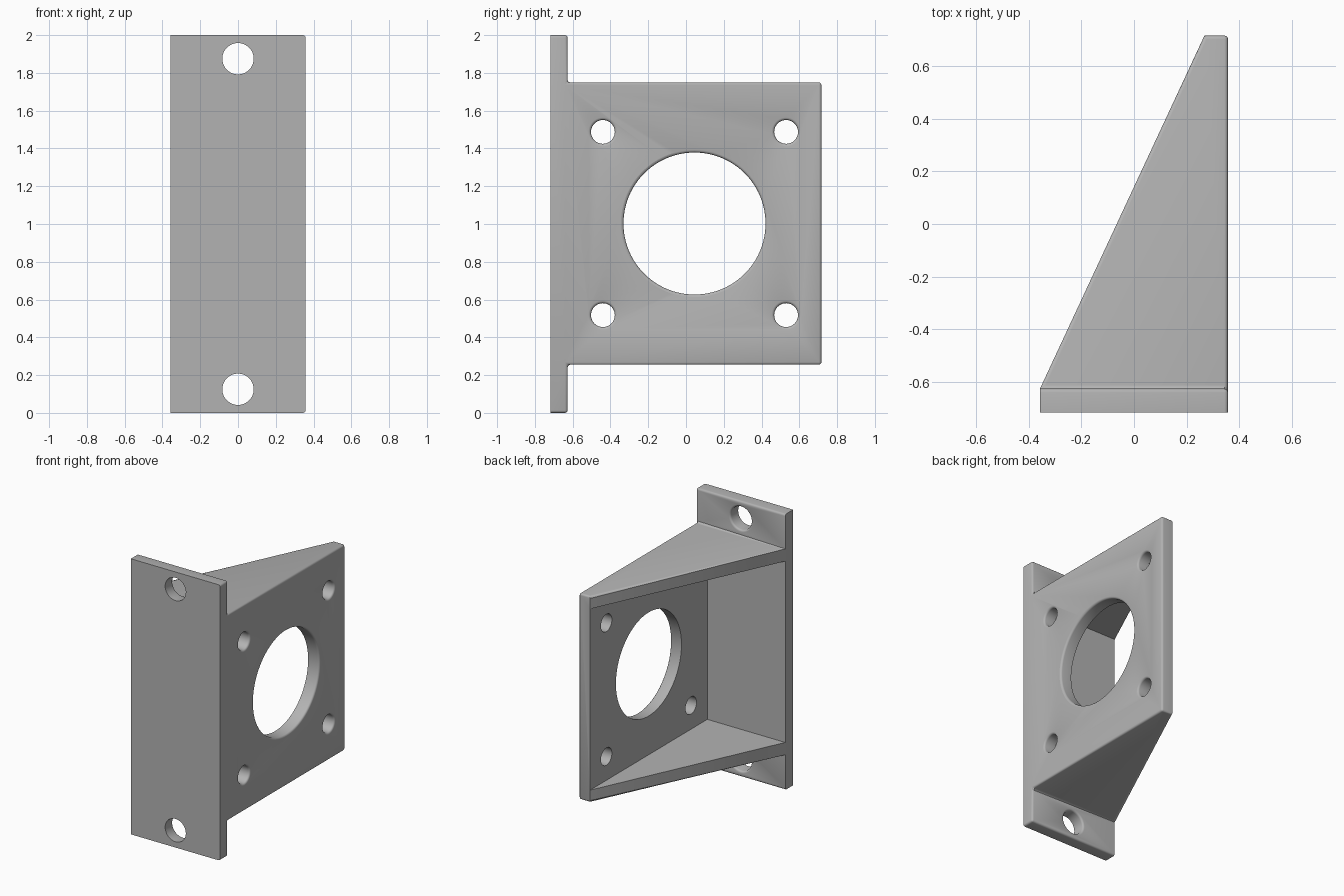
import bpy
import bmesh
import math
from mathutils import Matrix, Vector

if "Cube" in bpy.data.objects:
    bpy.data.objects.remove(bpy.data.objects["Cube"], do_unlink=True)

HALF_X, HALF_Y, TOP = 0.358, 0.717, 2.0
WALL, FILLET = 0.09, 0.014
BACK = -HALF_Y + WALL            # rear face of the mounting flange
LOW, HIGH = 0.255, 1.75          # outer faces of the two gussets
INNER = HALF_X - WALL            # inner face of the side plate

grey = bpy.data.materials.new("plain_grey")
grey.use_nodes = True
colour = (0.45, 0.45, 0.45, 1)
grey.diffuse_color = colour
grey.node_tree.nodes["Principled BSDF"].inputs["Base Color"].default_value = colour


def make_object(name, bm, helper=False):
    bmesh.ops.recalc_face_normals(bm, faces=bm.faces)
    mesh = bpy.data.meshes.new(name)
    bm.to_mesh(mesh)
    bm.free()
    mesh.materials.append(grey)
    obj = bpy.data.objects.new(name, mesh)
    bpy.context.collection.objects.link(obj)
    obj.hide_render = helper
    return obj


def solid_bracket():
    """T-shaped side profile whose rear web tapers towards the side plate."""
    bm = bmesh.new()
    profile = [(-HALF_Y, 0), (BACK, 0), (BACK, LOW), (HALF_Y, LOW),
               (HALF_Y, HIGH), (BACK, HIGH), (BACK, TOP), (-HALF_Y, TOP)]
    right = [bm.verts.new((HALF_X, y, z)) for y, z in profile]
    left = [bm.verts.new((INNER if y == HALF_Y else -HALF_X, y, z)) for y, z in profile]
    bm.faces.new(right)
    bm.faces.new(left[:3] + left[5:])
    bm.faces.new(left[2:6])
    for i in range(len(profile)):
        j = (i + 1) % len(profile)
        bm.faces.new((left[i], left[j], right[j], right[i]))
    bmesh.ops.recalc_face_normals(bm, faces=bm.faces)

    # Round the outer edges; the front face and the left end stay sharp
    def rounded(edge):
        a, b = (v.co for v in edge.verts)
        front = max(a.y, b.y) < BACK - WALL / 2
        left_end = max(a.x, b.x) < -INNER
        inner_upright = abs(a.z - b.z) > WALL and a.x < HALF_X - WALL / 2
        return not (front or left_end or inner_upright)

    bmesh.ops.bevel(bm, geom=[e for e in bm.edges if rounded(e)], offset=FILLET,
                    segments=3, profile=0.5, affect='EDGES', clamp_overlap=True)
    return make_object("motor_bracket", bm)


def hole_cutter(name, surface, axis, radius, depth, sides=64):
    """Round drill that flares into a fillet where it leaves the surface."""
    rings = [(-depth, radius)]
    for i in range(4):
        t = math.radians(30 * i)
        rings.append((-FILLET * (1 - math.sin(t)), radius + FILLET * (1 - math.cos(t))))
    rings.append((0.05, radius + FILLET))
    turn = Vector(axis).to_track_quat('Z', 'Y').to_matrix().to_4x4()
    place = Matrix.Translation(surface) @ turn
    bm = bmesh.new()
    loops = []
    for h, r in rings:
        loops.append([bm.verts.new(place @ Vector((
            r * math.cos(math.tau * k / sides), r * math.sin(math.tau * k / sides), h)))
            for k in range(sides)])
    for a, b in zip(loops, loops[1:]):
        for k in range(sides):
            n = (k + 1) % sides
            bm.faces.new((a[k], a[n], b[n], b[k]))
    bm.faces.new(loops[0])
    bm.faces.new(loops[-1])
    return make_object(name, bm, helper=True)


def pocket_cutter():
    low = Vector((-1, BACK, LOW + WALL))
    high = Vector((INNER, 1, HIGH - WALL))
    bm = bmesh.new()
    bmesh.ops.create_cube(bm, size=1, matrix=Matrix.Translation((low + high) / 2)
                          @ Matrix.Diagonal((*(high - low), 1)))
    return make_object("pocket_cutter", bm, helper=True)


bracket = solid_bracket()

# Open pocket between the gussets, then every drilled hole
cutters = [pocket_cutter()]
middle_y, middle_z = 0.045, (LOW + HIGH) / 2
cutters.append(hole_cutter("shaft_hole_cutter", (HALF_X, middle_y, middle_z),
                           (1, 0, 0), 0.376, 0.2, 96))
for sy in (-1, 1):
    for sz in (-1, 1):
        spot = (HALF_X, middle_y + sy * 0.485, middle_z + sz * 0.485)
        cutters.append(hole_cutter("screw_hole_cutter", spot, (1, 0, 0), 0.063, 0.2, 40))
for z in (0.125, TOP - 0.125):
    cutters.append(hole_cutter("flange_hole_cutter", (0, BACK, z), (0, 1, 0), 0.083, 0.2, 48))

bpy.context.view_layer.objects.active = bracket
for cutter in cutters:
    mod = bracket.modifiers.new("cut", 'BOOLEAN')
    mod.operation = 'DIFFERENCE'
    mod.solver = 'EXACT'
    mod.object = cutter
    bpy.ops.object.modifier_apply(modifier=mod.name)
for cutter in cutters:
    bpy.data.objects.remove(cutter, do_unlink=True)

# Smooth the fillets and bores, keep the corners crisp
bpy.ops.object.select_all(action='DESELECT')
bracket.select_set(True)
bpy.ops.object.shade_smooth_by_angle(angle=math.radians(32))
